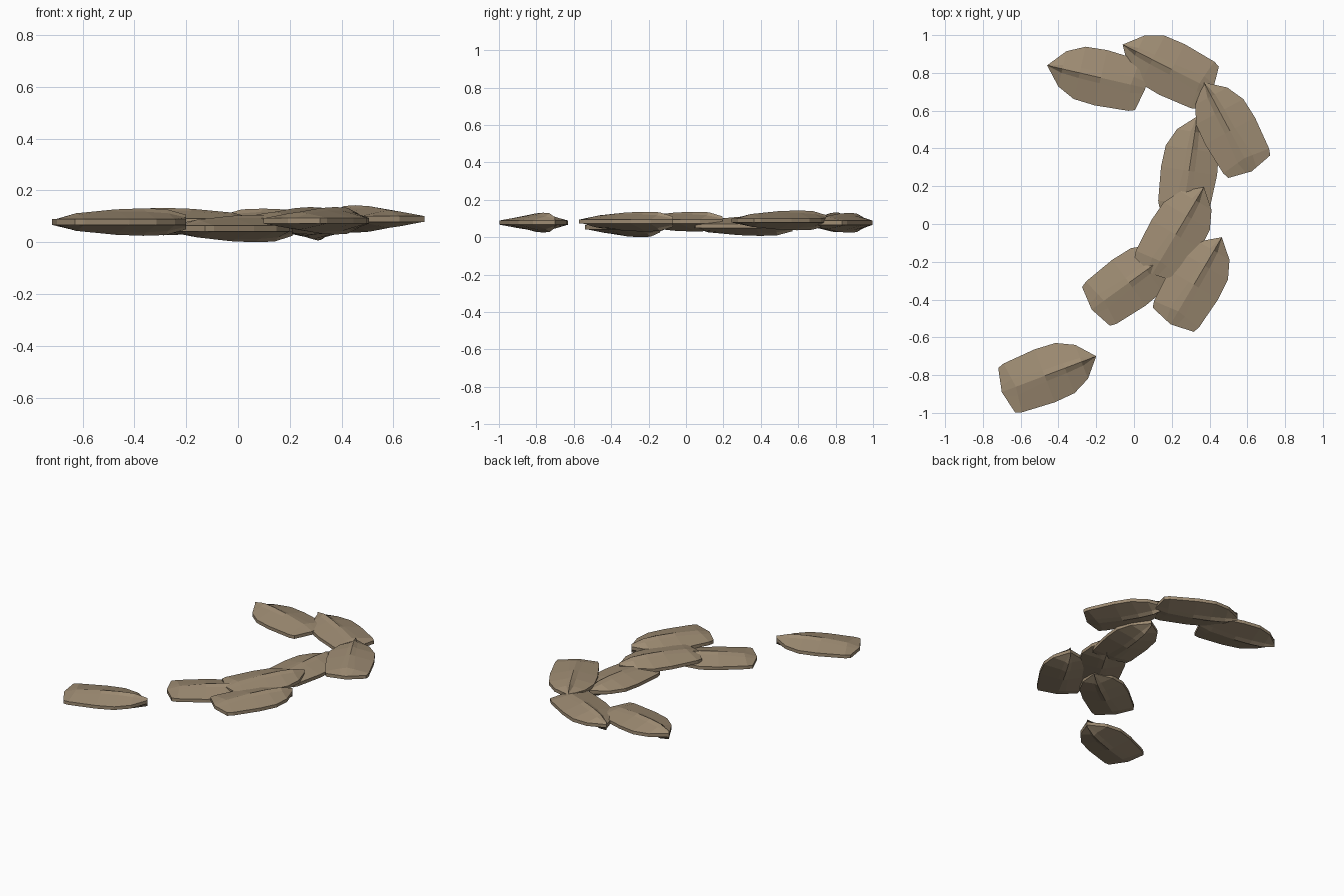
import bpy
import bmesh
import math

cube = bpy.data.objects.get("Cube")
if cube:
    bpy.data.objects.remove(cube, do_unlink=True)

# one flat husk colour
husk = bpy.data.materials.new("husk brown")
husk.use_nodes = True
COLOUR = (0.34, 0.26, 0.17, 1)
husk.diffuse_color = COLOUR
bsdf = next(n for n in husk.node_tree.nodes if n.type == 'BSDF_PRINCIPLED')
bsdf.inputs["Base Color"].default_value = COLOUR
bsdf.inputs["Roughness"].default_value = 0.9

RIM = 0.011
# stations from tip to blunt end:
# rim distance, rim half width, keel distance, shoulder half width, shoulder height, keel height
STATIONS = [
    (0.0, 0.0, 0.0, 0.0, 0.018, 0.028),
    (0.083, 0.096, 0.083, 0.022, 0.034, 0.050),
    (0.177, 0.142, 0.177, 0.028, 0.040, 0.053),
    (0.292, 0.150, 0.292, 0.030, 0.040, 0.049),
    (0.473, 0.138, 0.455, 0.045, 0.028, 0.034),
    (0.507, 0.126, 0.535, 0.030, 0.011, 0.011),
]


def ring(bm, station):
    """Closed cross-section: five points over the top, five back underneath."""
    u, w, ku, s, sh, kh = station
    su = ku + (u - ku) * s / w if w else ku
    top = [(u, -w, RIM), (su, -s, sh), (ku, 0, kh), (su, s, sh), (u, w, RIM)]
    under = [(x, y, -z) for x, y, z in reversed(top)]
    return [bm.verts.new(p) for p in top + under]


# shared husk mesh: pointed tip at the origin, blunt end along +x
bm = bmesh.new()
rings = [ring(bm, s) for s in STATIONS]
for a, b in zip(rings, rings[1:]):
    for i in range(10):
        j = (i + 1) % 10
        bm.faces.new((a[i], a[j], b[j], b[i]))
end = rings[-1]
for i in range(4):
    bm.faces.new((end[i], end[i + 1], end[8 - i], end[9 - i]))
bmesh.ops.remove_doubles(bm, verts=bm.verts, dist=0.0005)
bmesh.ops.dissolve_degenerate(bm, edges=bm.edges, dist=0.0005)
bmesh.ops.recalc_face_normals(bm, faces=bm.faces)
mesh = bpy.data.meshes.new("husk")
bm.to_mesh(mesh)
bm.free()
mesh.materials.append(husk)

# tip x, tip y, blunt end x, blunt end y, height of the rim
TRAIL = [
    (-0.46, 0.84, 0.06, 0.72, 0.08),
    (-0.06, 0.95, 0.415, 0.71, 0.077),
    (0.37, 0.75, 0.62, 0.285, 0.09),
    (0.335, 0.57, 0.255, 0.04, 0.06),
    (0.37, 0.195, 0.10, -0.26, 0.083),
    (0.21, -0.14, -0.22, -0.45, 0.053),
    (0.465, -0.07, 0.20, -0.52, 0.083),
    (-0.20, -0.70, -0.70, -0.89, 0.078),
]
for n, (x, y, ex, ey, z) in enumerate(TRAIL, 1):
    obj = bpy.data.objects.new(f"husk_{n}", mesh)
    obj.location = (x, y, z)
    obj.rotation_euler.z = math.atan2(ey - y, ex - x)
    bpy.context.collection.objects.link(obj)
